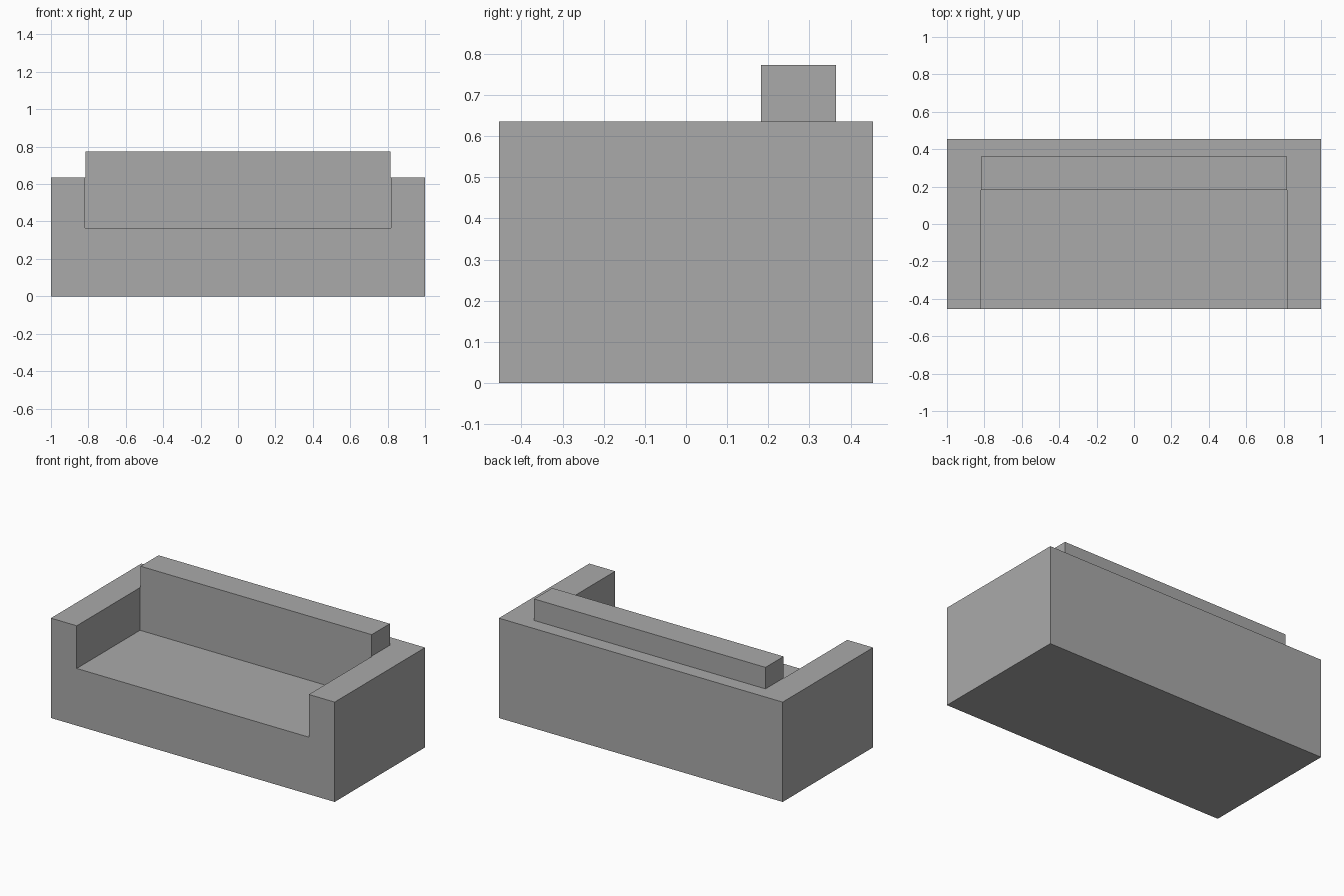
import bpy

if "Cube" in bpy.data.objects:
    bpy.data.objects.remove(bpy.data.objects["Cube"])

HALF_W, HALF_D = 1.0, 0.455          # overall half width and depth
ARM_X = 0.818                        # inner side of the arms
SEAT_Z, ARM_Z, TOP_Z = 0.364, 0.636, 0.773
BACK_Y, REST_Y = 0.182, 0.364        # front and rear of the raised backrest

grey = bpy.data.materials.new("sofa grey")
grey.diffuse_color = (0.4, 0.4, 0.4, 1)
grey.use_nodes = True
grey.node_tree.nodes["Principled BSDF"].inputs["Base Color"].default_value = grey.diffuse_color


def box(name, lo, hi):
    """Axis-aligned box between two corners."""
    mesh = bpy.data.meshes.new(name)
    verts = [(x, y, z) for x in (lo[0], hi[0]) for y in (lo[1], hi[1]) for z in (lo[2], hi[2])]
    faces = [(0, 1, 3, 2), (4, 6, 7, 5), (0, 4, 5, 1), (2, 3, 7, 6), (0, 2, 6, 4), (1, 5, 7, 3)]
    mesh.from_pydata(verts, [], faces)
    mesh.materials.append(grey)
    obj = bpy.data.objects.new(name, mesh)
    bpy.context.collection.objects.link(obj)
    return obj


# Solid body with arms and back, hollowed by the seat recess
body = box("sofa_body", (-HALF_W, -HALF_D, 0), (HALF_W, HALF_D, ARM_Z))
recess = box("seat_recess_cutter", (-ARM_X, -HALF_D - 0.2, SEAT_Z), (ARM_X, BACK_Y, ARM_Z + 0.3))
recess.hide_render = True
recess.hide_set(True)
cut = body.modifiers.new("seat recess", 'BOOLEAN')
cut.operation = 'DIFFERENCE'
cut.solver = 'EXACT'
cut.object = recess

# Raised backrest standing on the back, flush with its front
box("raised_backrest", (-0.815, BACK_Y, ARM_Z), (0.815, REST_Y, TOP_Z))
